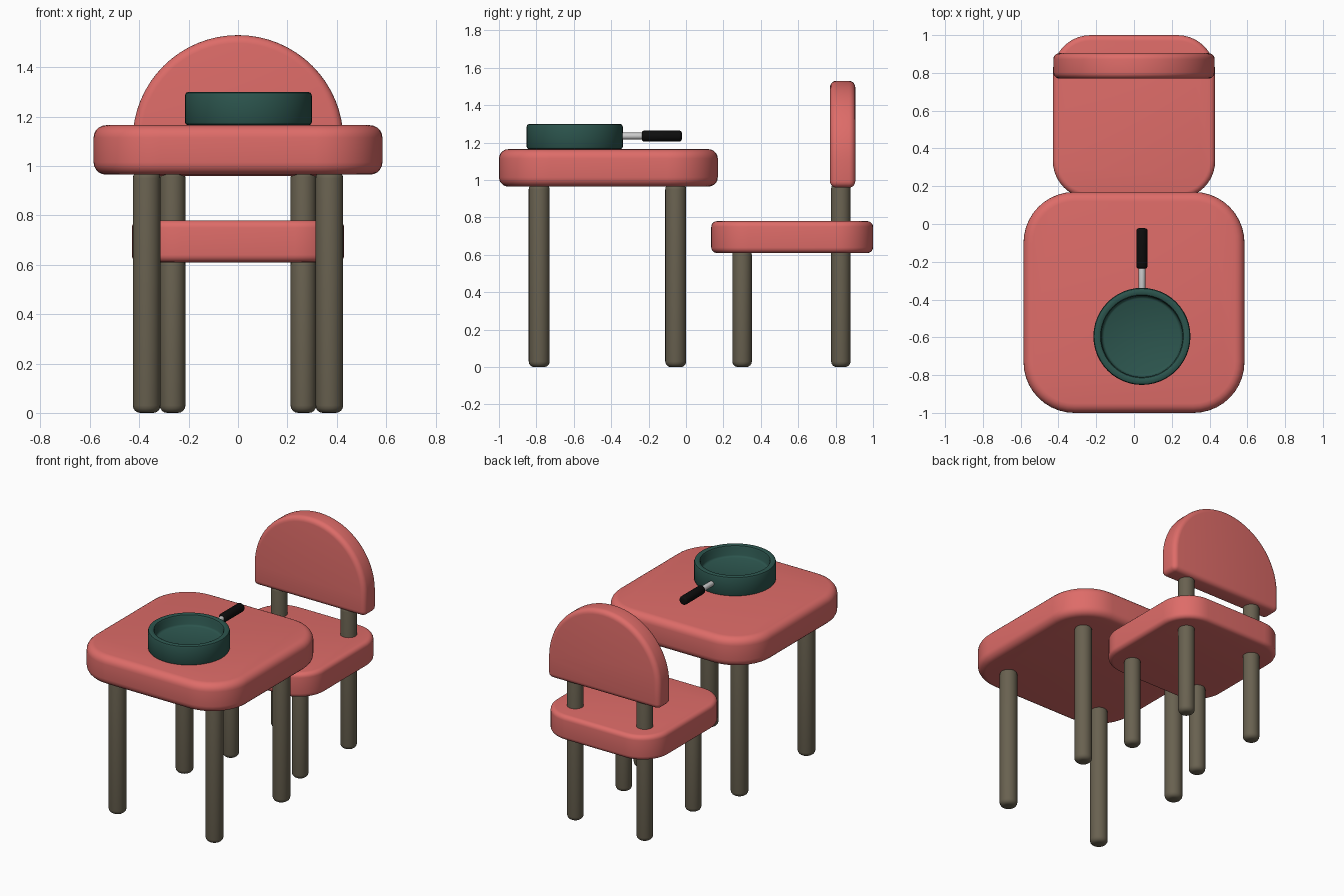
import bpy, bmesh
from math import sin, cos, pi, radians
from mathutils import Matrix, Vector

if "Cube" in bpy.data.objects:
    bpy.data.objects.remove(bpy.data.objects["Cube"])


def material(name, rgb):
    m = bpy.data.materials.new(name)
    m.diffuse_color = (*rgb, 1)
    m.use_nodes = True
    m.node_tree.nodes["Principled BSDF"].inputs["Base Color"].default_value = m.diffuse_color
    return m


RED = material("coral", (0.73, 0.15, 0.14))
WOOD = material("brown", (0.14, 0.12, 0.08))
TEAL = material("teal", (0.025, 0.09, 0.075))
BLACK = material("black", (0.004, 0.004, 0.004))


def finish(bm, name, mat=None):
    bmesh.ops.recalc_face_normals(bm, faces=bm.faces)
    me = bpy.data.meshes.new(name)
    bm.to_mesh(me)
    bm.free()
    ob = bpy.data.objects.new(name, me)
    bpy.context.collection.objects.link(ob)
    if mat:
        me.materials.append(mat)
    bpy.ops.object.select_all(action='DESELECT')
    ob.select_set(True)
    bpy.context.view_layer.objects.active = ob
    bpy.ops.object.shade_smooth_by_angle(angle=radians(35))
    return ob


def slab(name, outline, extrude, bevel, mat):
    """Extrude an outline and round off every sharp edge."""
    bm = bmesh.new()
    face = bm.faces.new([bm.verts.new(p) for p in outline])
    ext = bmesh.ops.extrude_face_region(bm, geom=[face], use_keep_orig=True)
    verts = [g for g in ext["geom"] if isinstance(g, bmesh.types.BMVert)]
    bmesh.ops.translate(bm, verts=verts, vec=extrude)
    bmesh.ops.recalc_face_normals(bm, faces=bm.faces)
    sharp = [e for e in bm.edges if e.calc_face_angle(0) > radians(40)]
    bmesh.ops.bevel(bm, geom=sharp, offset=bevel, segments=5, profile=0.5,
                    affect='EDGES', clamp_overlap=True)
    return finish(bm, name, mat)


def rounded_rect(hx, y0, y1, z, r, n=10):
    pts = []
    corners = [(hx - r, y1 - r), (r - hx, y1 - r), (r - hx, y0 + r), (hx - r, y0 + r)]
    for k, (cx, cy) in enumerate(corners):
        for i in range(n + 1):
            a = (k + i / n) * pi / 2
            pts.append((cx + r * cos(a), cy + r * sin(a), z))
    return pts


def lathe(name, profile, matrix, mat=None, steps=32):
    """Spin a (radius, height) profile around z, then place it."""
    bm = bmesh.new()
    vs = [bm.verts.new((r, 0, z)) for r, z in profile]
    edges = [bm.edges.new(p) for p in zip(vs, vs[1:])]
    bmesh.ops.spin(bm, geom=vs + edges, cent=(0, 0, 0), axis=(0, 0, 1),
                   angle=2 * pi, steps=steps)
    bmesh.ops.remove_doubles(bm, verts=bm.verts, dist=1e-5)
    bm.transform(matrix)
    return finish(bm, name, mat)


def rod_profile(r, length, b, n=4):
    """Cylinder profile with rounded rims."""
    arc = [(sin(i * pi / 2 / n) * b, cos(i * pi / 2 / n) * b) for i in range(n + 1)]
    low = [(r - b + s, b - c) for s, c in arc]
    high = [(x, length - z) for x, z in reversed(low)]
    return [(0, 0)] + low + high + [(0, length)]


# Table top and seat
slab("table_top", rounded_rect(0.585, -1.0, 0.17, 0.965, 0.27), (0, 0, 0.2), 0.05, RED)
slab("seat", rounded_rect(0.43, 0.135, 1.0, 0.61, 0.2), (0, 0, 0.17), 0.03, RED)

# Chair back: half disc on a short straight base
R = 0.427
back = [(R, 0.77, 0.96)]
back += [(R * cos(i * pi / 32), 0.77, 1.103 + R * sin(i * pi / 32)) for i in range(33)]
back += [(-R, 0.77, 0.96)]
slab("chair_back", back, (0, 0.135, 0), 0.033, RED)

# Legs, mirrored left and right
for name, x, y, r, top in (("table_front_leg", 0.37, -0.785, 0.056, 0.98),
                           ("table_rear_leg", 0.37, -0.055, 0.056, 0.98),
                           ("chair_front_leg", 0.265, 0.30, 0.052, 0.63),
                           ("chair_rear_leg", 0.265, 0.828, 0.052, 0.985)):
    for side, s in (("left", -1), ("right", 1)):
        lathe(f"{name}_{side}", rod_profile(r, top, 0.03),
              Matrix.Translation((s * x, y, 0)), WOOD, 24)

# Pan: open bowl with a thick, softened rim
PX, PY = 0.042, -0.595
pan = [(0, 0), (0.245, 0), (0.253, 0.004), (0.257, 0.012), (0.257, 0.12),
       (0.253, 0.131), (0.243, 0.135), (0.23, 0.135), (0.22, 0.131),
       (0.215, 0.12), (0.213, 0.07), (0.208, 0.062), (0.2, 0.058), (0, 0.058)]
lathe("pan", pan, Matrix.Translation((PX, PY, 1.165)), TEAL, 48)

# Handle: bare metal rod with a black grip
turn = Matrix.Rotation(-pi / 2, 4, 'X')
lathe("handle_rod", rod_profile(0.018, 0.15, 0.003),
      Matrix.Translation((PX, -0.35, 1.235)) @ turn, None, 20)
lathe("handle_grip", rod_profile(0.03, 0.215, 0.015),
      Matrix.Translation((PX, -0.237, 1.235)) @ turn, BLACK, 20)
